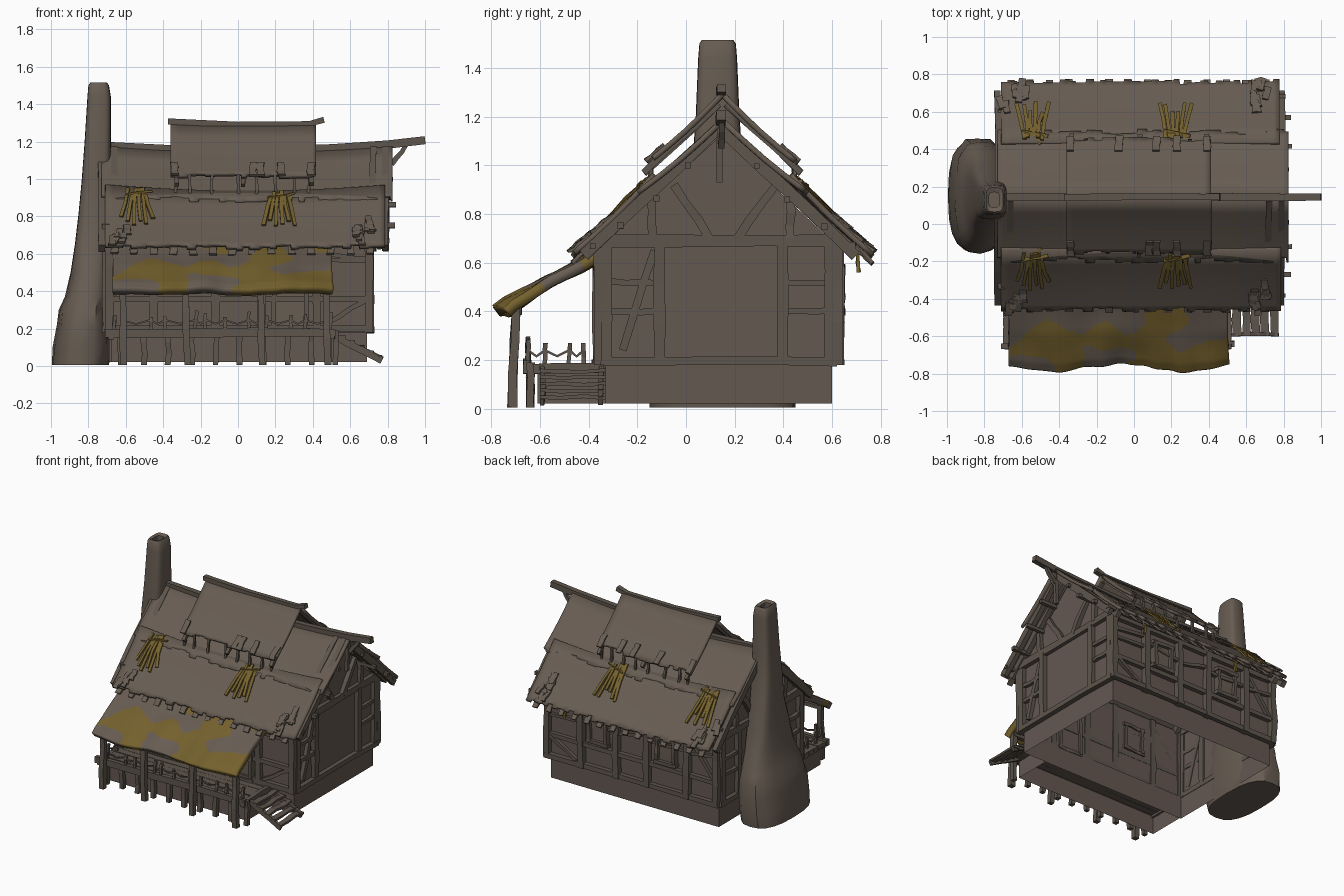
import bpy, bmesh, math, random
from mathutils import Vector, noise

if "Cube" in bpy.data.objects:
    bpy.data.objects.remove(bpy.data.objects["Cube"])
random.seed(7)
R = random.uniform

def mat(name, c):
    m = bpy.data.materials.new(name)
    m.diffuse_color = (*c, 1)
    m.use_nodes = True
    m.node_tree.nodes["Principled BSDF"].inputs["Base Color"].default_value = m.diffuse_color
    return m
ROOF = mat("grey brown roof", (0.135, 0.107, 0.084))
WALL = mat("warm brown wall", (0.130, 0.098, 0.083))
WOOD = mat("dark timber", (0.112, 0.092, 0.073))
MOSS = mat("yellow moss", (0.175, 0.118, 0.026))

def finish(bm, name, mats, smooth=False, thick=0):
    bmesh.ops.recalc_face_normals(bm, faces=bm.faces)
    me = bpy.data.meshes.new(name)
    bm.to_mesh(me); bm.free()
    ob = bpy.data.objects.new(name, me)
    bpy.context.collection.objects.link(ob)
    for m in mats:
        me.materials.append(m)
    if thick:
        s = ob.modifiers.new("thickness", 'SOLIDIFY')
        s.thickness, s.offset = thick, 0
    if smooth:
        bpy.ops.object.select_all(action='DESELECT')
        ob.select_set(True)
        bpy.context.view_layer.objects.active = ob
        bpy.ops.object.shade_smooth_by_angle(angle=math.radians(35))
    return ob

def bar(bm, pts, w, h, wob=0.004):
    """Rough hewn timber along a polyline, w across and h through."""
    pts = [Vector(p) for p in pts]
    if len(pts) == 2:
        pts = [pts[0].lerp(pts[1], i / 3) for i in range(4)]
    rings = []
    for i, p in enumerate(pts):
        t = (pts[min(i + 1, len(pts) - 1)] - pts[max(i - 1, 0)]).normalized()
        up = Vector((0, 1, 0)) if abs(t.z) > 0.95 else Vector((0, 0, 1))
        s = t.cross(up).normalized()
        n = s.cross(t)
        p = p + s * R(-wob, wob) + n * R(-wob, wob)
        k = R(0.88, 1.1) / 2
        rings.append([bm.verts.new(p + s * a * w * k + n * b * h * k)
                      for a, b in ((-1, -1), (1, -1), (1, 1), (-1, 1))])
    for a, b in zip(rings, rings[1:]):
        for j in range(4):
            bm.faces.new((a[j], a[(j + 1) % 4], b[(j + 1) % 4], b[j]))
    bm.faces.new(rings[0][::-1]); bm.faces.new(rings[-1])

def bars(name, items, m=WOOD):
    bm = bmesh.new()
    for it in items:
        bar(bm, *it)
    return finish(bm, name, [m])

# ---- stone foundation, open below, and porch base
def shell(name, x0, x1, y0, y1, z0, z1, top, m):
    bm = bmesh.new()
    c = [(x0, y0), (x1, y0), (x1, y1), (x0, y1)]
    lo = [bm.verts.new((*p, z0)) for p in c]
    hi = [bm.verts.new((*p, z1)) for p in c]
    for i in range(4):
        bm.faces.new((lo[i], lo[(i + 1) % 4], hi[(i + 1) % 4], hi[i]))
    if top:
        bm.faces.new(hi)
    return finish(bm, name, [m])
shell("foundation", -.69, .69, -.33, .60, .02, .19, False, WALL)
shell("porch_base", -.68, .50, -.61, -.331, .02, .16, True, WALL)

# ---- house walls with gables
bm = bmesh.new()
prof = [(-.34, .18), (.61, .18), (.61, .68), (.14, 1.12), (-.34, .68)]
ends = [[bm.verts.new((x, y, z)) for y, z in prof] for x in (-.695, .695)]
for e in ends:
    bm.faces.new(e)
for a, b in ((1, 2), (4, 0)):
    bm.faces.new((ends[0][a], ends[0][b], ends[1][b], ends[1][a]))
finish(bm, "walls", [WALL])

# ---- gable timbers, both ends
for sx, side in ((1, "right"), (-1, "left")):
    X = .705 * sx
    L = []
    def g(y0, z0, y1, z1, w=.035, h=.035):
        L.append((((X, y0, z0), (X, y1, z1)), w, h))
    for y, z in ((-.325, .76), (-.11, .68), (.40, .68), (.59, .76)):
        g(y, .18, y, z, .04, .045)
    g(-.36, .69, .62, .69, .04, .05); g(-.34, .195, .62, .195, .04, .035)
    g(-.14, .70, -.14, .87); g(.43, .70, .43, .86)
    for y0, y1 in ((-.31, -.12), (.41, .58)):
        g(y0, .52, y1, .52, .03, .025); g(y0, .40, y1, .40, .03, .025)
    g(-.26, .24, -.13, .65)
    g(.10, .70, -.05, .92); g(.21, .70, .37, .92)
    for x in (.72, .79):
        for s in (-1, 1):
            L.append((((x * sx * (1 if sx > 0 else .92), .14, 1.16),
                       (x * sx * (1 if sx > 0 else .92), .14 + s * .56, .63)), .035, .05))
    if sx > 0:
        L.append((((.80, .14, 1.18), (.80, .14, .93)), .025, .025))
    bars("gable_timbers_" + side, L)

# ---- long wall timbers, front and back, with windows and door
for Y, side in ((-.355, "front"), (.625, "back")):
    xs = (-.69, -.45, -.12, .13, .42, .70)
    L = [(((x, Y, .18), (x, Y, .70)), .045, .045) for x in xs]
    L += [(((-.71, Y, z), (.72, Y, z)), .035, h) for z, h in ((.20, .035), (.36, .03), (.67, .045))]
    for a, b in zip(xs, xs[1:]):
        L.append((((a, Y, .54 + R(-.04, .04)), (b, Y, .54 + R(-.04, .04))), .025, .022))
    L += [(((.42, Y, .60), (.70, Y, .57)), .025, .025), (((.46, Y, .22), (.68, Y, .35)), .025, .025),
          (((-.66, Y, .38), (-.48, Y, .64)), .025, .025)]
    P = []
    holes = ((.28, .14, .49, .18), (-.28, .14, .49, .18)) if side == "back" else \
            ((-.28, .14, .49, .18), (.28, .17, .38, .38))
    for x, w, z, h in holes:
        for s in (-1, 1):
            L.append((((x + s * w / 2, Y, z - h / 2), (x + s * w / 2, Y, z + h / 2)), .025, .055))
            L.append((((x - w / 2 - .02, Y, z + s * h / 2), (x + w / 2 + .02, Y, z + s * h / 2)), .055, .025))
        P.append((((x, Y, z - h / 2), (x, Y, z + h / 2)), w, .008, 0))
    bars("wall_timbers_" + side, L)
    bars("shutters_" + side, P, ROOF)

# ---- roof: three overlapping tiers with ragged eaves and a sagging ridge
TIERS = {"upper": (-.73, .83, 0, 1.15, .34, .885), "lower": (-.71, .79, .28, .93, .605, .635),
         "cap": (-.36, .42, 0, 1.29, .30, 1.015)}
def on_roof(tier, x, t, s, lift=0):
    x0, x1, d0, z0, d1, z1 = TIERS[tier]
    sag = .035 * ((x - .05) / .78) ** 2 * (1 - .7 * t) if tier != "cap" else .02 * (x - .03) ** 2
    return Vector((x, .15 + s * (d0 + (d1 - d0) * t), z0 + (z1 - z0) * t + sag + lift - .012 * math.sin(math.pi * min(t, 1))))
for tier, (x0, x1, *_r) in TIERS.items():
    for s, side in ((-1, "front"), (1, "back")):
        bm = bmesh.new()
        cols, x = [], x0
        while x < x1 - .01:                       # each shingle is two columns wide
            nx = min(x + R(.03, .06), x1)
            e = 1 + R(-.05, .04)
            cols += [(x, e), (nx - .004, e)]
            x = nx
        grid = [[bm.verts.new(on_roof(tier, x, t if t < 1 else e, s)) for t in (0, .25, .5, .75, .92, 1)]
                for x, e in cols]
        for a, b in zip(grid, grid[1:]):
            for j in range(5):
                bm.faces.new((a[j], b[j], b[j + 1], a[j + 1]))
        finish(bm, f"roof_{tier}_{side}", [ROOF], True, .022)

# ---- loose shingles
L = []
for s in (-1, 1):
    for cx in (-.65, .65):
        for i in range(9):
            x, t = cx + R(-.07, .08) , R(.5, .9)
            L.append(((on_roof("lower", x, t, s, .022), on_roof("lower", x + R(-.02, .02), t + .2, s, .03)), .035, .012))
    for x in (-.34, -.08 * s, .12, .23, .39):
        L.append(((on_roof("cap", x, .80, s, .02), on_roof("cap", x, 1.06, s, .02)), .04, .014))
    for i in range(14):                           # shaggy ends past the lower eave
        x = -.66 + i * .105
        L.append(((on_roof("lower", x, .82, s, -.02), on_roof("lower", x, 1.04, s, -.03)), .04, .014))
bars("loose_shingles", L, ROOF)

# ---- ridge beams, purlins and cap supports
bars("ridge_beam", [(((-.74, .145, 1.18), (-.4, .145, 1.16), (0, .145, 1.15), (.5, .145, 1.16),
                      (.80, .145, 1.18), (1.0, .145, 1.21)), .04, .045),
                    (((.82, .145, 1.08), (.90, .145, 1.18)), .025, .025)])
bars("cap_ridge_beam", [(((-.375, .145, 1.305), (0, .145, 1.292), (.38, .145, 1.295), (.46, .145, 1.315)), .035, .03)])
L = []
for s in (-1, 1):
    for d, z, x in ((.42, .75, .84), (.27, .86, .845), (.14, 1.0, .83), (.53, .67, .81)):
        L.append((((-.70, .15 + s * d, z), (x, .15 + s * d, z)), .025, .025))
    for x in (-.33, -.26, -.14, 0, .1, .2, .3, .38):
        a = on_roof("cap", x, .97, s)
        L.append(((a, a - Vector((0, -s * .01, .12))), .016, .016))
    for x in (-.33, .03, .39):
        L.append(((on_roof("cap", x, .05, s, -.025), on_roof("cap", x, 1.08, s, -.025)), .025, .025))
bars("purlins_and_supports", L)

# ---- moss strands fanned over the lower tier
L = []
for s in (-1, 1):
    for cx in (-.54, .22):
        for k in range(6):
            o = (k - 2.5) / 2.5
            L.append(((on_roof("lower", cx + .045 * o, R(.05, .2), s, .028),
                       on_roof("lower", cx + .06 * o, .35, s, .034),
                       on_roof("lower", cx + .085 * o, R(.5, .68), s, .024)), .02, .012))
        L.append(((on_roof("lower", cx - .06, .2, s, .03), on_roof("lower", cx + .08, .12, s, .03)), .02, .012))
        if cx < 0:
            L.append(((on_roof("upper", cx + .04, .82, s, .02), on_roof("upper", cx - .0, 1.0, s, .025)), .02, .012))
for x in (-.3, .5):
    L.append((((x, .70, .68), (x, .71, .56)), .02, .015))
bars("moss_strands", L, MOSS)

# ---- mossy awning over the porch
path = [(-.36, .625), (-.46, .575), (-.56, .525), (-.66, .465), (-.72, .43), (-.755, .40)]
bm = bmesh.new()
NX, NV = 90, 30
grid = []
for i in range(NX + 1):
    x = -.67 + 1.17 * i / NX
    row = []
    for j in range(NV + 1):
        f = j / NV * 5
        k = min(int(f), 4)
        f -= k
        y = path[k][0] * (1 - f) + path[k + 1][0] * f
        z = path[k][1] * (1 - f) + path[k + 1][1] * f
        v = j / NV
        n = noise.noise(Vector((x * 4, y * 5, 2)))
        edge = noise.noise(Vector((x * 9, 0, 5)))
        row.append(bm.verts.new((x + .015 * v * edge, y + v * v * .02 * edge + .02 * v * math.cos(x * 9 + .8),
                                 z + .018 * n - .01 * v * edge)))
    grid.append(row)
for a, b in zip(grid, grid[1:]):
    for j in range(NV):
        f = bm.faces.new((a[j], b[j], b[j + 1], a[j + 1]))
        c = f.calc_center_median()
        f.material_index = int(noise.noise(Vector((c.x * 5, c.y * 8, 9.3))) < .04)
finish(bm, "awning", [ROOF, MOSS], True, .045)

# ---- porch deck, posts, railing and steps
L = [(((-.70, y, .17), (.51, y, .17)), .05, .025, .002) for y in (-.36, -.415, -.47, -.525, -.58, -.63)]
L += [(((-.71, -.655, .175), (.52, -.655, .18)), .03, .045)]
L += [(((x, -.67, .165), (x, -.33, .165)), .03, .04) for x in (-.68, .505)]
bars("porch_deck", L)
bars("porch_stilts", [(((-.63 + .128 * i, -.64, .005), (-.63 + .128 * i, -.64, .19)), .03, .03) for i in range(10)])
bars("awning_posts", [(((x + .01, -.715, .005), (x, -.70, .43)), .036, .036) for x in (-.62, -.28, .12, .47)]
     + [(((-.64, -.69, .40), (.48, -.69, .40)), .025, .025)])
L = []
sx = [-.62, -.47, -.39, -.23, -.17, -.07, .06, .15, .28, .36, .49]
for a in sx:
    L.append((((a, -.65, .18), (a + R(-.01, .01), -.65, R(.26, .30))), .018, .018))
for a, b in zip(sx, sx[1:]):
    L.append((((a, -.65, .245), ((a + b) / 2, -.65, .225), (b, -.65, .245)), .01, .01, .001))
ys = [-.65, -.58, -.48, -.42]
for y in ys:
    L.append((((-.66, y, .18), (-.66, y, .27)), .018, .018))
for a, b in zip(ys, ys[1:]):
    L.append((((-.66, a, .24), (-.66, (a + b) / 2, .215), (-.66, b, .24)), .01, .01, .001))
bars("porch_railing", L)
L = [(((.55 + .05 * i, -.60, .155 - .027 * i), (.55 + .05 * i, -.33, .155 - .027 * i)), .045, .016) for i in range(5)]
L += [(((.50, y, .165), (.77, y, .03)), .02, .035) for y in (-.59, -.35)]
bars("porch_steps", L)

# ---- stone chimney, lofted from rounded rings, hollow at the top
rings = [(.005, -.995, -.69, .30), (.10, -.99, -.68, .31), (.22, -.965, -.68, .305), (.30, -.955, -.68, .29),
         (.37, -.925, -.68, .265), (.50, -.895, -.68, .21), (.65, -.872, -.69, .165), (.82, -.852, -.69, .125),
         (1.0, -.835, -.68, .105), (1.2, -.82, -.68, .09), (1.44, -.805, -.68, .08), (1.50, -.80, -.69, .075),
         (1.515, -.79, -.70, .065), (1.505, -.775, -.72, .04), (1.38, -.775, -.72, .04)]
bm = bmesh.new()
prev, N = None, 20
for z, a, b, hy in rings:
    cy = .15 if z < .9 else .13
    ring = []
    for i in range(N):
        t = 2 * math.pi * i / N
        p = .75 if z < .6 else .5                 # squarer towards the top
        cx, sy = math.cos(t), math.sin(t)
        k = 1 + (R(-.045, .03) if .05 < z < .45 else 0)
        ring.append(bm.verts.new(((a + b) / 2 + (b - a) / 2 * k * math.copysign(abs(cx) ** p, cx),
                                  cy + hy * k * math.copysign(abs(sy) ** p, sy), z)))
    if prev:
        for i in range(N):
            bm.faces.new((prev[i], prev[(i + 1) % N], ring[(i + 1) % N], ring[i]))
    else:
        bm.faces.new(ring[::-1])
    prev = ring
bm.faces.new(prev)
finish(bm, "chimney", [ROOF], True)
